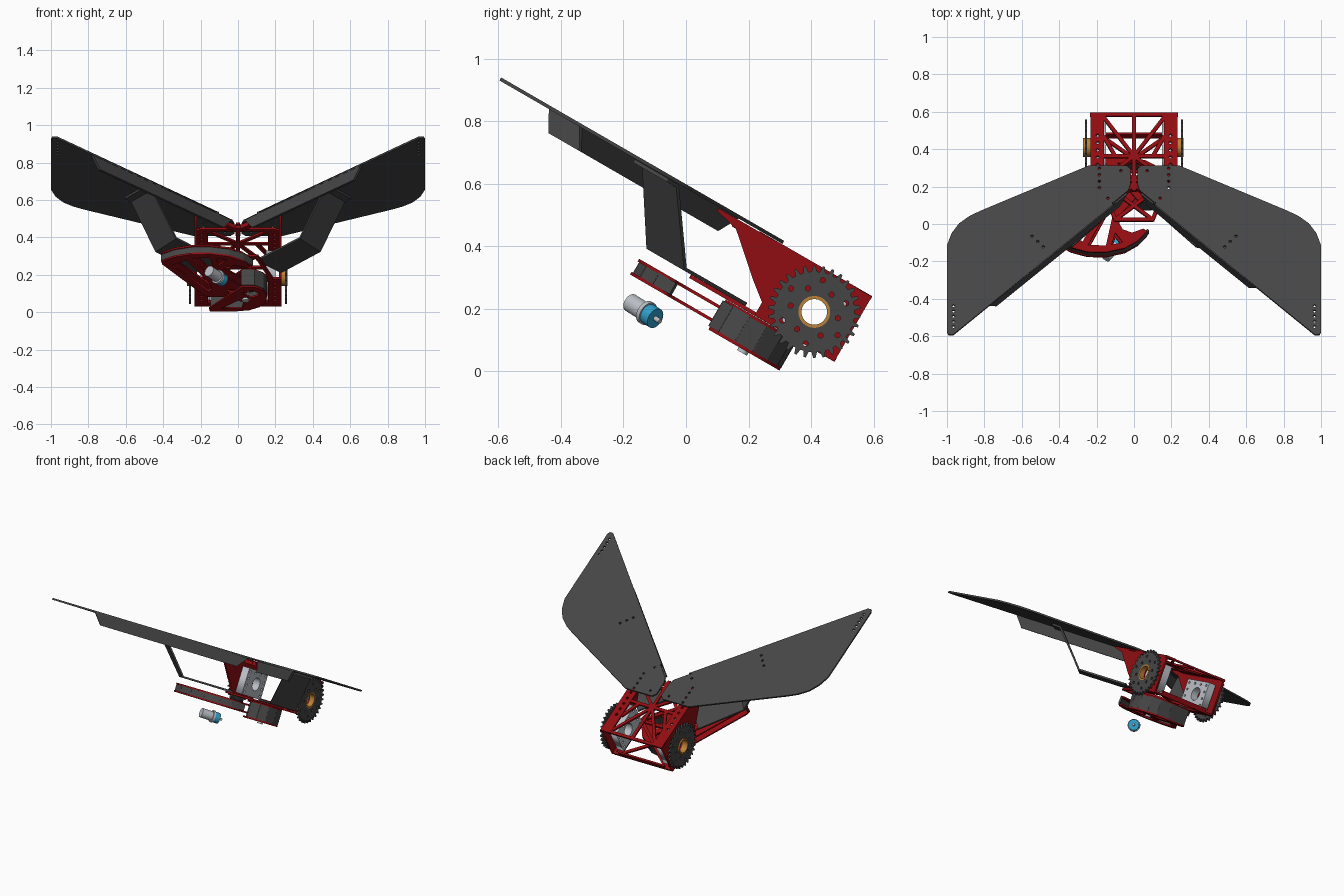
import bpy, bmesh
from math import sin, cos, pi, radians
from mathutils import Matrix, Vector

if "Cube" in bpy.data.objects:
    bpy.data.objects.remove(bpy.data.objects["Cube"])

# Whole robot is designed flat (x, v, w), then pitched 30 degrees about x
R = Matrix.Rotation(radians(-30), 4, 'X')

def material(name, rgb):
    m = bpy.data.materials.new(name)
    m.diffuse_color = (*rgb, 1)
    m.use_nodes = True
    m.node_tree.nodes["Principled BSDF"].inputs["Base Color"].default_value = m.diffuse_color
    return m

RED = material("red", (0.28, 0.004, 0.006))
DARK = material("dark_grey", (0.06, 0.06, 0.06))
LIGHT = material("light_grey", (0.5, 0.53, 0.57))
ORANGE = material("orange", (0.5, 0.22, 0.04))
BLUE = material("blue", (0.03, 0.35, 0.6))

def link(name, mesh, mat):
    ob = bpy.data.objects.new(name, mesh)
    mesh.materials.clear()
    mesh.materials.append(mat)
    bpy.context.collection.objects.link(ob)
    return ob

def ring(cx, cy, r, n=12):
    return [(cx + r * cos(2 * pi * i / n), cy + r * sin(2 * pi * i / n)) for i in range(n)]

def plate(name, loops, M, t, mat, mirror=False):
    """Flat plate: first loop is the outline, the others are holes."""
    cu = bpy.data.curves.new(name, 'CURVE')
    cu.dimensions, cu.fill_mode, cu.extrude = '2D', 'BOTH', t / 2
    for loop in loops:
        sp = cu.splines.new('POLY')
        sp.points.add(len(loop) - 1)
        for p, q in zip(sp.points, loop):
            p.co = (q[0], q[1], 0, 1)
        sp.use_cyclic_u = True
    tmp = bpy.data.objects.new(name + "_tmp", cu)
    bpy.context.collection.objects.link(tmp)
    dg = bpy.context.evaluated_depsgraph_get()
    me = bpy.data.meshes.new_from_object(tmp.evaluated_get(dg))
    bpy.data.objects.remove(tmp)
    me.transform(R @ M)
    if mirror:
        me.transform(Matrix.Diagonal((-1, 1, 1, 1)))
        me.flip_normals()
    return link(name, me, mat)

def level(w):
    return Matrix.Translation((0, 0, w))

def upright(x):
    return Matrix(((0, 0, 1, x), (1, 0, 0, 0), (0, 1, 0, 0), (0, 0, 0, 1)))

def bars(name, segs, w0, w1, width, mat):
    """Straight bars between points of the (x, v) plane, joined in one object."""
    bm = bmesh.new()
    for a, b in segs:
        a, b = Vector(a), Vector(b)
        d = b - a
        M = (Matrix.Translation(((a.x + b.x) / 2, (a.y + b.y) / 2, (w0 + w1) / 2))
             @ Matrix.Rotation(-Vector((1, 0)).angle_signed(d), 4, 'Z')
             @ Matrix.Diagonal((d.length + width * 0.5, width, w1 - w0, 1)))
        bmesh.ops.create_cube(bm, size=1, matrix=R @ M)
    me = bpy.data.meshes.new(name)
    bm.to_mesh(me)
    return link(name, me, mat)

def sheet(name, quads, t):
    """Bent sheet metal from quads in (x, v, w), given thickness."""
    bm = bmesh.new()
    for f in quads:
        bm.faces.new([bm.verts.new(R @ Vector(c)) for c in f])
    bmesh.ops.remove_doubles(bm, verts=bm.verts, dist=1e-4)
    bmesh.ops.recalc_face_normals(bm, faces=bm.faces)
    me = bpy.data.meshes.new(name)
    bm.to_mesh(me)
    mod = link(name, me, DARK).modifiers.new("thickness", 'SOLIDIFY')
    mod.thickness, mod.offset = t, 0

def chain(pts):
    return list(zip(pts, pts[1:]))

AX = (0.26, 0.37)   # wheel axle in (v, w)

for s, side in ((1, "right"), (-1, "left")):
    # Wing panel with bolt holes (drawn on the left, mirrored to the right)
    wing = [(.018, -.05), (.018, .04), (.04, .063), (.24, .063), (.82, -.217), (.88, -.25),
            (.935, -.295), (.975, -.355), (1, -.43), (1, -.962), (.992, -.982), (.967, -.982),
            (.03, -.09)]
    spots = [(.965, -.805 - .032 * i) for i in range(5)]
    spots += [(.485 + .03 * i, -.44 + .033 * i) for i in range(3)]
    spots += [(.185, .045 - .04 * i) for i in range(4)]
    spots += [(.07, .03), (.14, -.14), (.11, -.17)]
    plate(side + "_wing", [[(-x, y) for x, y in wing]] + [ring(-x, y, .008, 8) for x, y in spots],
          level(.513), .011, DARK, s > 0)

    # Spar under the inner wing edge, longer on the left
    end = .66 if s > 0 else .78
    edge = lambda x: (s * x, -.094 - .934 * (x - .03))
    p, q, q2, p2 = edge(.04), edge(end), edge(end - .04), edge(.08)
    sheet(side + "_spar", [[(*p, .508), (*q, .508), (*q2, .44), (*p2, .44)]], .014)

    # Bent strut from the wing down to the body
    rows = [((.495, -.481, .5), (.605, -.355, .5)), ((.46, -.446, .5), (.57, -.32, .5)),
            ((.33, -.304, .282), (.44, -.165, .282)), ((.1, -.07, .282), (.23, .06, .282))]
    rows = [[(s * c[0], c[1], c[2]) for c in r] for r in rows]
    sheet(side + "_strut", [[a[0], a[1], b[1], b[0]] for a, b in chain(rows)], .012)

    # Body side plate, with axle and bolt holes
    prof = [(-.17, .494), (-.17, .504), (.395, .504), (.395, .265), (.1, .265), (.1, .313),
            (.04, .36), (-.09, .475)]
    bolts = [ring(AX[0] + .097 * cos(a), AX[1] + .097 * sin(a), .008, 8)
             for a in [pi / 4 + i * pi / 2 for i in range(4)]]
    plate(side + "_body_side", [prof, ring(*AX, .045, 24)] + bolts, upright(s * .226), .012, RED)

    # Box rails along top and bottom of the side
    for k, v0, w in (("top", -.02, .5), ("bottom", .1, .27)):
        rail = [(-.16, v0), (-.16, .395), (-.232, .395), (-.232, v0)]
        plate(side + "_" + k + "_rail", [rail] +
              [ring(-.195, v0 + .05 + .045 * i, .009, 8) for i in range(6)],
              level(w), .012, RED, s > 0)

    # Light gearbox plate inside the frame
    box = [(.13, .285), (.365, .285), (.365, .455), (.13, .455)]
    small = [ring(.155 + .0625 * i, .305 + .043 * j, .008, 8)
             for i in range(4) for j in range(4) if i in (0, 3) or j == 3]
    plate(side + "_gearbox", [box, ring(*AX, .042, 24)] + small, upright(s * .175), .05, LIGHT)

    # Toothed wheel with two rings of holes, and bronze hub
    n, teeth = 30, []
    for i in range(n):
        for f, r in ((-.32, .129), (-.12, .148), (.12, .148), (.32, .129)):
            a = 2 * pi * (i + f) / n
            teeth.append((AX[0] + r * cos(a), AX[1] + r * sin(a)))
    holes = [ring(AX[0] + r * cos(a), AX[1] + r * sin(a), .0085, 10)
             for r, a in [(.105 if i % 2 else .078, radians(30 * i + 15)) for i in range(12)]]
    plate(side + "_toothed_wheel", [teeth, ring(*AX, .05, 32)] + holes,
          upright(s * .257), .012, DARK)
    plate(side + "_wheel_hub", [ring(*AX, .051, 32), ring(*AX, .041, 32)],
          upright(s * (.248 if s > 0 else .252)), .032 if s > 0 else .04, ORANGE)

# Body trusses, top and bottom
C = (0, .13)
top = [((-.23, .386), (.23, .386)), ((-.2, -.02), (.2, -.02)), ((-.16, .13), (.16, .13)),
       ((0, .386), (0, -.08)), ((-.1, .13), (-.16, .25)), ((.1, .13), (.16, .25))]
top += [(C, (sx * .165, v)) for sx in (1, -1) for v in (.375, -.01)]
bars("top_truss", top, .492, .504, .02, RED)
bars("wing_bracket", [((-.06, -.09), (0, -.04)), ((.06, -.09), (0, -.04)),
                      ((0, .0), (0, -.07))], .475, .5, .028, RED)
bottom = [((-.2, .386), (.2, .386)), ((-.2, .11), (.2, .11)), ((-.1, -.13), (.1, -.13)),
          ((-.16, .375), (.16, .12)), ((.16, .375), (-.16, .12)), ((-.1, -.13), (-.18, .11)),
          ((.1, -.13), (.18, .11)), ((-.1, -.13), (.18, .11)), ((.1, -.13), (-.18, .11))]
bars("bottom_truss", bottom, .264, .276, .02, RED)
bars("rear_crossbar", [((-.17, .388), (.17, .388))], .27, .295, .012, RED)

# Curved sector arm: two red trussed plates with a dark rim between
rim = [(-.41, -.23), (-.34, -.28), (-.25, -.308), (-.15, -.31), (-.05, -.285),
       (.02, -.24), (.07, -.18)]
arm = rim + [(.05, -.165), (-.01, -.19), (-.06, -.17), (-.085, -.12), (-.07, -.07), (.05, .07),
             (.05, .15), (-.17, .15), (-.405, -.2)]
cuts = [[(-.355, -.19), (-.275, -.245), (-.14, .03), (-.15, .1)],
        [(-.245, -.265), (-.15, -.27), (-.1, -.01), (-.115, .01)],
        [(-.12, -.265), (-.06, -.25), (-.1, -.19)], ring(-.03, .09, .025)]
for k, w in (("lower", .184), ("upper", .232)):
    plate(k + "_sector_plate", [arm] + cuts, level(w), .01, RED)
bars("sector_rim", chain([(x + .004, v + .012) for x, v in rim]), .188, .229, .012, DARK)

# Lower drum: red end plates and dark curved wall
arc = [(.02, -.005), (.09, -.005), (.135, .03), (.155, .09), (.15, .155), (.115, .21),
       (.06, .243), (-.02, .256), (-.15, .257)]
fan = arc + [(-.155, .228)]
gaps = [[(.02, .06), (.08, .03), (.12, .08), (.07, .11)],
        [(-.09, .225), (.0, .14), (.03, .16), (.02, .225)], ring(.06, .13, .012)]
for k, w in (("bottom", .157), ("top", .258)):
    plate("drum_" + k + "_plate", [fan] + gaps, level(w), .01, RED)
bars("drum_wall", chain([(x * .96, v * .98) for x, v in arc]), .162, .256, .012, DARK)
plate("drum_pivot", [ring(.04, .125, .018, 16)], level(.2), .118, LIGHT)

# Loose cartridge at the front: grey can, flange, blue cap and tip
start, stop = Vector((-.155, -.178, .22)), Vector((-.065, -.083, .16))
axis = (stop - start).normalized()
turn = axis.to_track_quat('Z', 'Y').to_matrix().to_4x4()
length = (stop - start).length
for name, a, b, r, mat in (("can", 0, .55, .03, LIGHT), ("flange", .5, .6, .039, LIGHT),
                           ("cap", .6, .84, .034, BLUE), ("tip", .84, 1, .008, LIGHT)):
    bm = bmesh.new()
    mid = start + axis * length * (a + b) / 2
    bmesh.ops.create_cone(bm, cap_ends=True, segments=32, radius1=r, radius2=r,
                          depth=length * (b - a), matrix=Matrix.Translation(mid) @ turn)
    me = bpy.data.meshes.new("cartridge_" + name)
    bm.to_mesh(me)
    ob = link("cartridge_" + name, me, mat)
    bpy.ops.object.select_all(action='DESELECT')
    ob.select_set(True)
    bpy.context.view_layer.objects.active = ob
    bpy.ops.object.shade_smooth_by_angle()
